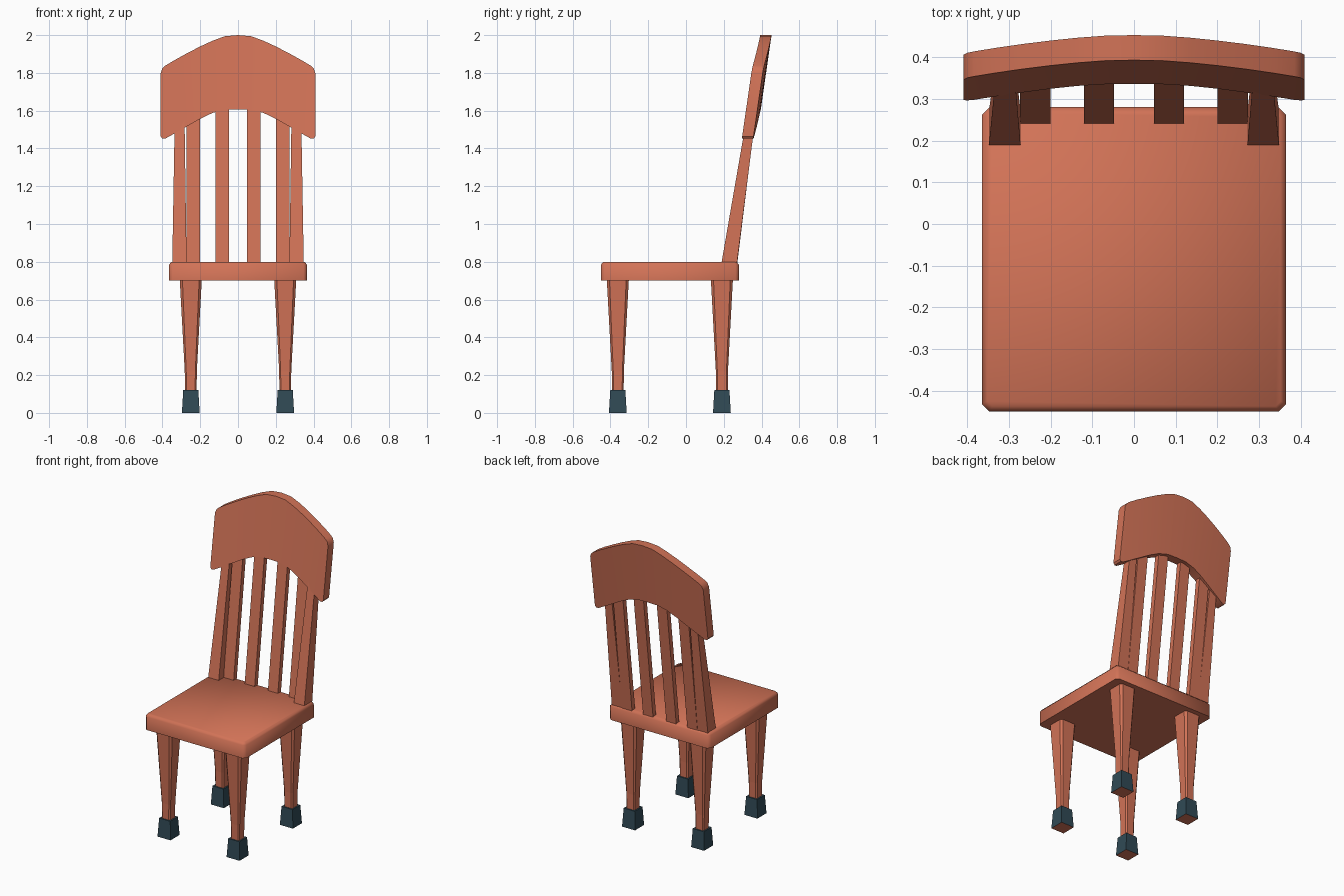
import bpy, bmesh, math

if "Cube" in bpy.data.objects:
    bpy.data.objects.remove(bpy.data.objects["Cube"])


def material(name, rgb):
    m = bpy.data.materials.new(name)
    m.diffuse_color = (*rgb, 1.0)
    m.use_nodes = True
    m.node_tree.nodes["Principled BSDF"].inputs["Base Color"].default_value = m.diffuse_color
    return m


WOOD = material("warm orange wood", (0.645, 0.171, 0.095))
TIP = material("dark slate blue", (0.030, 0.068, 0.092))


def loft(name, rings, mats, cap=True, smooth=None):
    """Skin closed rings of equal point count, with caps on both ends."""
    bm = bmesh.new()
    loops = [[bm.verts.new(p) for p in r] for r in rings]
    n = len(loops[0])
    for a, b in zip(loops, loops[1:]):
        for i in range(n):
            j = (i + 1) % n
            bm.faces.new((a[i], a[j], b[j], b[i]))
    bm.faces.new(loops[0])
    bm.faces.new(loops[-1])
    bmesh.ops.recalc_face_normals(bm, faces=bm.faces)
    me = bpy.data.meshes.new(name)
    bm.to_mesh(me)
    bm.free()
    for m in mats:
        me.materials.append(m)
    ob = bpy.data.objects.new(name, me)
    bpy.context.collection.objects.link(ob)
    if smooth:
        bpy.ops.object.select_all(action='DESELECT')
        ob.select_set(True)
        bpy.context.view_layer.objects.active = ob
        bpy.ops.object.shade_smooth_by_angle(angle=math.radians(smooth))
    return ob


def rect(x0, x1, y0, y1, z, c=0.0):
    """Horizontal rectangle, with chamfered corners when c > 0."""
    if c == 0:
        return [(x0, y0, z), (x1, y0, z), (x1, y1, z), (x0, y1, z)]
    return [(x0 + c, y0, z), (x1 - c, y0, z), (x1, y0 + c, z), (x1, y1 - c, z),
            (x1 - c, y1, z), (x0 + c, y1, z), (x0, y1 - c, z), (x0, y0 + c, z)]


def square(cx, cy, h, z, c=0.0):
    return rect(cx - h, cx + h, cy - h, cy + h, z, c)


# Seat with softened corners and top edge
loft("seat", [rect(-.365, .365, -.45, .28, .70, .018),
              rect(-.365, .365, -.45, .28, .785, .018),
              rect(-.352, .352, -.437, .267, .80, .012)], [WOOD], smooth=50)

for side, s in (("left", -1), ("right", 1)):
    # Tapered legs and coloured feet
    for end, y in (("front", -.361), ("back", .19)):
        x = .25 * s
        loft(f"{end}_{side}_leg", [square(x, y, .031, .11, .008),
                                   square(x, y, .032, .22, .008),
                                   square(x, y, .058, .70, .014)], [WOOD])
        foot = loft(f"{end}_{side}_foot", [square(x, y, .047, 0),
                                           square(x, y, .040, .12)], [TIP, WOOD])
        for f in foot.data.polygons:      # bare wood under the foot
            f.material_index = 1 if f.normal.z < -.9 else 0

    # Leaning outer back posts
    lo, hi = sorted((.272 * s, .348 * s)), sorted((.283 * s, .335 * s))
    loft(f"{side}_back_post", [rect(*lo, .188, .27, .795),
                               rect(*hi, .319, .366, 1.55)], [WOOD])

    # Flat slats
    for kind, a, b in (("inner", .048, .12), ("outer", .20, .273)):
        xs = sorted((a * s, b * s))
        loft(f"{side}_{kind}_slat", [rect(*xs, .24, .272, .795),
                                     rect(*xs, .343, .375, 1.63)], [WOOD])

# Curved headrest: (x, bottom z, top z) for one half, mirrored
half = [(0, 1.607, 2.0), (.07, 1.605, 1.994), (.135, 1.588, 1.970),
        (.20, 1.557, 1.940), (.268, 1.518, 1.905), (.335, 1.48, 1.868),
        (.385, 1.452, 1.838), (.40, 1.452, 1.825), (.409, 1.463, 1.80)]
columns = [(-x, b, t) for x, b, t in half[:0:-1]] + half


def face_y(x, z):
    return .393 + .145 * (z - 2) - .107 * x * x


rings = [[(x, face_y(x, b), b), (x, face_y(x, t), t),
          (x, face_y(x, t) + .06, t), (x, face_y(x, b) + .06, b)]
         for x, b, t in columns]
loft("headrest", rings, [WOOD], smooth=35)
